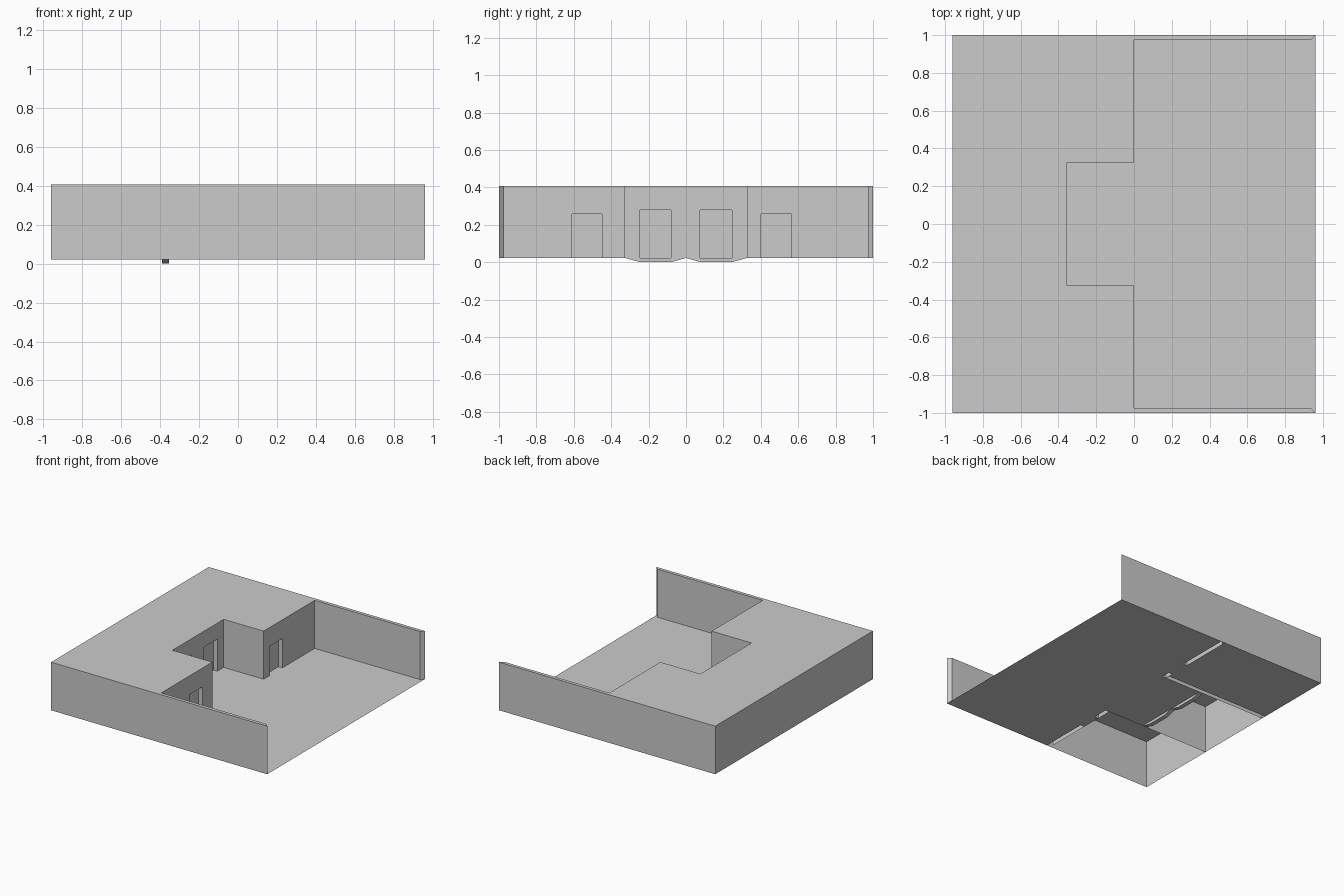
import bpy

if "Cube" in bpy.data.objects:
    bpy.data.objects.remove(bpy.data.objects["Cube"])

Z0, Z1 = 0.022, 0.408           # floor and roof heights
X, Y = 0.96, 1.0                # outer half sizes
NX, NY = -0.355, 0.325          # courtyard alcove depth and half width
IN, END = 0.973, 0.935          # inner side of flank walls, start of their chamfer
D = 0.035                       # door recess depth


def make(name, faces):
    verts, idx = [], []
    for f in faces:
        idx.append(range(len(verts), len(verts) + len(f)))
        verts += f
    me = bpy.data.meshes.new(name)
    me.from_pydata(verts, [], [list(i) for i in idx])
    ob = bpy.data.objects.new(name, me)
    bpy.context.collection.objects.link(ob)
    return ob


def slab(pts, z):
    """Flat horizontal sheet."""
    return [(x, y, z) for x, y in pts]


def rect(x0, x1, y0, y1):
    return [(x0, y0), (x1, y0), (x1, y1), (x0, y1)]


def strip(pts, z0=Z0, z1=Z1):
    """Upright sheets along a plan polyline."""
    return [[(*a, z0), (*b, z0), (*b, z1), (*a, z1)] for a, b in zip(pts, pts[1:])]


def door_wall(name, x, y0, y1, doors, top):
    """Wall facing +x with recessed, closed doorways."""
    outline, faces = [(y0, Z1), (y0, Z0)], []
    for a, b in doors:
        arch = [(a, Z0), (a, top), (b, top), (b, Z0)]
        outline += arch
        for p, q in zip(arch, arch[1:]):          # jambs and lintel
            faces.append([(x, *p), (x, *q), (x - D, *q), (x - D, *p)])
        faces.append(slab(rect(x - D, x, a, b), Z0))   # sill
    outline += [(y1, Z0), (y1, Z1)]
    faces.append([(x, *p) for p in outline])
    faces += strip([(x - D, y0), (x - D, y1)])    # closed back
    make(name, faces)


# Roof, including the tops of the two flank walls
half = [(X, Y), (END, IN), (0, IN), (0, NY), (NX, NY)]
mirrored = [(x, -y) for x, y in reversed(half)]
make("roof", [slab([(-X, Y)] + half[::1] + mirrored + [(-X, -Y)], Z1)])

# Outer shell on three sides
make("outer_walls", strip([(X, -Y), (-X, -Y), (-X, Y), (X, Y)]))

# Courtyard floor with alcove
make("courtyard_floor", [slab([(X, -Y), (X, Y), (0, Y), (0, NY), (NX, NY),
                               (NX, -NY), (0, -NY), (0, -Y)], Z0)])

# Floor of the closed back room
make("back_room_floor", [slab(rect(-X, -D, NY + D, Y), Z0)])

# Flank walls with chamfered ends, and partitions beside the alcove
for s, side in ((1, "back"), (-1, "front")):
    make(side + "_flank_wall", strip([(0, s * IN), (END, s * IN), (X, s * Y)]))
    make(side + "_partition", strip([(-X, s * NY), (0, s * NY)]))

# Walls with doorways
door_wall("front_wing_wall", 0, -IN, -NY, [(-0.61, -0.45)], 0.257)
door_wall("back_wing_wall", 0, NY, IN, [(0.40, 0.565)], 0.257)
door_wall("alcove_wall", NX, -NY, NY, [(-0.245, -0.08), (0.075, 0.245)], 0.28)

# Sunken footing under the alcove doors
prof = [(-NY, Z0), (-0.245, 0), (-0.08, 0), (0, Z0), (0.08, 0), (0.245, 0), (NY, Z0)]
feet = [[(x, *p) for p in part] for part in (prof[:4], prof[3:]) for x in (NX, NX - D)]
feet += [[(NX, *p), (NX, *q), (NX - D, *q), (NX - D, *p)] for p, q in zip(prof, prof[1:])]
make("alcove_footing", feet)
